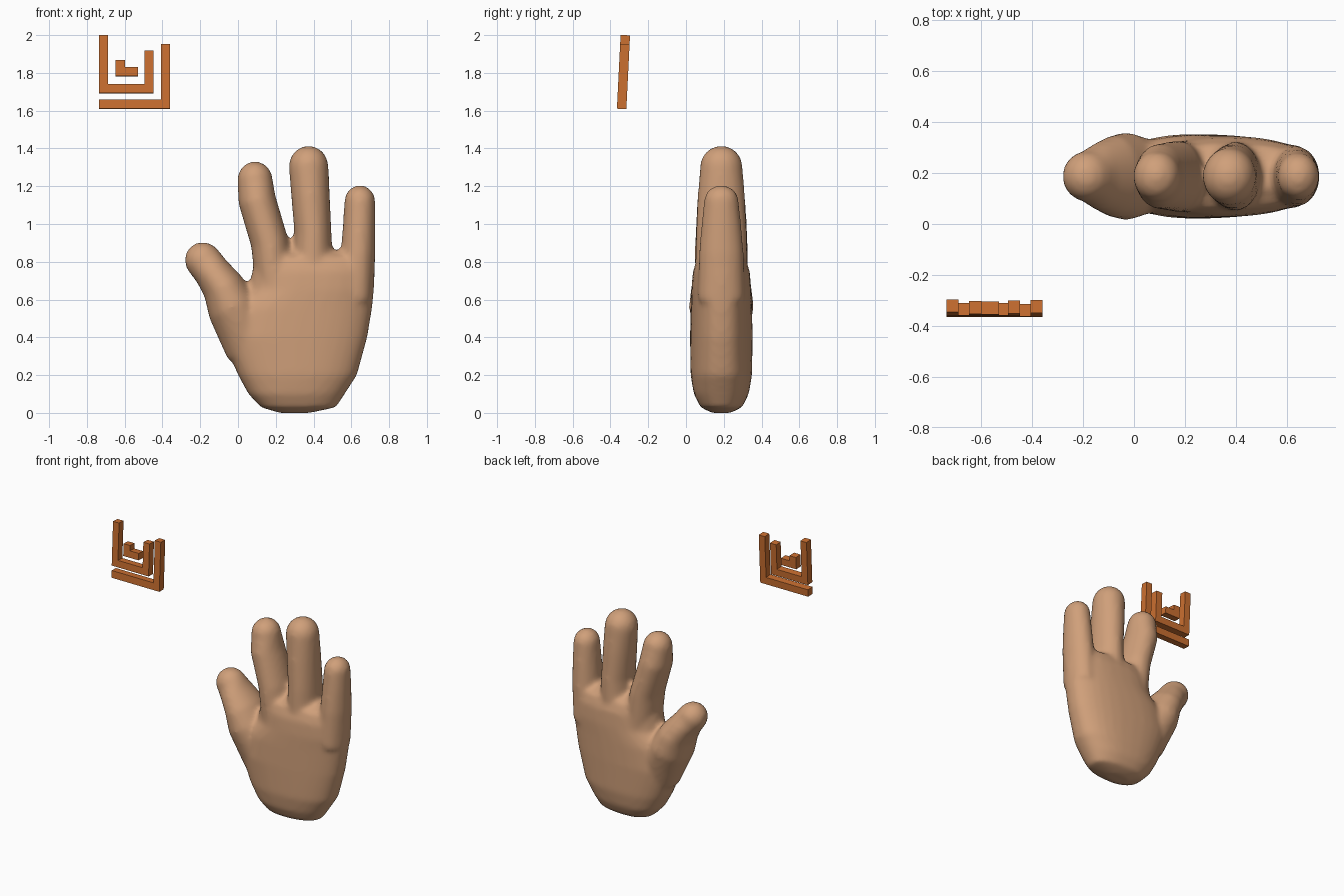
import bpy, bmesh, math
from mathutils import Vector, Matrix

if "Cube" in bpy.data.objects:
    bpy.data.objects.remove(bpy.data.objects["Cube"])

HAND_Y = 0.187


def material(name, rgb):
    m = bpy.data.materials.new(name)
    m.use_nodes = True
    m.diffuse_color = (*rgb, 1)
    m.node_tree.nodes["Principled BSDF"].inputs["Base Color"].default_value = (*rgb, 1)
    return m


def add_object(name, bm, mat):
    bmesh.ops.recalc_face_normals(bm, faces=bm.faces)
    mesh = bpy.data.meshes.new(name)
    bm.to_mesh(mesh)
    bm.free()
    mesh.materials.append(mat)
    ob = bpy.data.objects.new(name, mesh)
    bpy.context.collection.objects.link(ob)
    return ob


def ring(bm, centre, side, width, depth, power=1.0, taper=0.0, n=32):
    """Rounded section: 'side' spans the width, y spans the depth."""
    verts = []
    for i in range(n):
        a = 2 * math.pi * i / n
        c, s = math.cos(a), math.sin(a)
        u = math.copysign(abs(c) ** power, c)
        v = math.copysign(abs(s) ** power, s) * (1 - taper * u)
        verts.append(bm.verts.new(centre + side * u * width + Vector((0, v * depth, 0))))
    return verts


def skin(bm, rings):
    for a, b in zip(rings, rings[1:]):
        for i in range(len(a)):
            j = (i + 1) % len(a)
            bm.faces.new((a[i], a[j], b[j], b[i]))
    bm.faces.new(rings[0][::-1])
    bm.faces.new(rings[-1])


def finger(bm, path):
    """Swept finger from (x, z, half width, half depth), with a round tip."""
    pts = [Vector((p[0], HAND_Y, p[1])) for p in path]
    rings = []
    for i, p in enumerate(path):
        d = (pts[min(i + 1, len(pts) - 1)] - pts[max(i - 1, 0)]).normalized()
        side = Vector((d.z, 0, -d.x))
        rings.append(ring(bm, pts[i], side, p[2], p[3]))
    w, t = path[-1][2:]
    for k in range(1, 8):
        a = k * math.pi / 2 / 7.3
        rings.append(ring(bm, pts[-1] + d * w * 1.04 * math.sin(a), side,
                          w * math.cos(a), t * math.cos(a)))
    skin(bm, rings)


skin_mat = material("warm_skin", (0.63, 0.35, 0.195))
orange = material("burnt_orange", (0.60, 0.16, 0.03))

# Palm: stacked sections (z, centre x, half width, half depth)
bm = bmesh.new()
palm = [(0.0, .30, .08, .05), (.03, .32, .20, .11), (.10, .31, .255, .145),
        (.20, .315, .315, .162), (.40, .30, .385, .165), (.55, .33, .38, .162),
        (.65, .39, .33, .158), (.75, .40, .325, .15), (.82, .40, .31, .125),
        (.86, .40, .26, .05)]
skin(bm, [ring(bm, Vector((x, HAND_Y, z)), Vector((1, 0, 0)), w, d, 0.82, 0.07)
          for z, x, w, d in palm])

# Thumb and fingers
digits = {
    "thumb": [(.08, .35, .15, .13), (-.03, .56, .135, .172), (-.08, .67, .112, .16),
              (-.14, .75, .097, .13), (-.183, .805, .097, .10)],
    "index": [(.21, .60, .11, .14), (.168, .90, .10, .14), (.10, 1.13, .10, .128),
              (.09, 1.235, .093, .10)],
    "middle": [(.395, .70, .11, .14), (.397, .95, .098, .135), (.384, 1.15, .102, .125),
               (.374, 1.305, .105, .112)],
    "little": [(.62, .60, .095, .125), (.636, .85, .092, .118), (.642, 1.0, .086, .105),
               (.645, 1.12, .082, .092)],
}
for path in digits.values():
    finger(bm, path)

# Fuse into one soft surface
hand = add_object("hand", bm, skin_mat)
fuse = hand.modifiers.new("fuse", "REMESH")
fuse.mode = "VOXEL"
fuse.voxel_size = 0.016
fuse.use_smooth_shade = True
soften = hand.modifiers.new("soften", "SMOOTH")
soften.factor = 0.5
soften.iterations = 8


# Floating bars: extruded outlines, leaning back slightly
def bar(name, outline):
    bm = bmesh.new()
    face = bm.faces.new([bm.verts.new((x, -0.025, z)) for x, z in outline])
    out = bmesh.ops.extrude_face_region(bm, geom=[face])["geom"]
    bmesh.ops.translate(bm, vec=(0, 0.05, 0),
                        verts=[v for v in out if isinstance(v, bmesh.types.BMVert)])
    pivot = Vector((0, 0, 1.805))
    lean = (Matrix.Translation((0, -0.331, 1.805))
            @ Matrix.Rotation(-0.05, 4, "X") @ Matrix.Translation(-pivot))
    bm.transform(lean)
    return add_object(name, bm, orange)


bar("u_shaped_bar", [(-.735, 1.693), (-.447, 1.693), (-.447, 1.918), (-.495, 1.918),
                     (-.495, 1.741), (-.688, 1.741), (-.688, 2.0), (-.735, 2.0)])
bar("outer_corner_bar", [(-.735, 1.609), (-.36, 1.609), (-.36, 1.953), (-.407, 1.953),
                         (-.407, 1.659), (-.735, 1.659)])
bar("small_corner_bar", [(-.648, 1.783), (-.529, 1.783), (-.529, 1.831), (-.598, 1.831),
                         (-.598, 1.868), (-.648, 1.868)])
